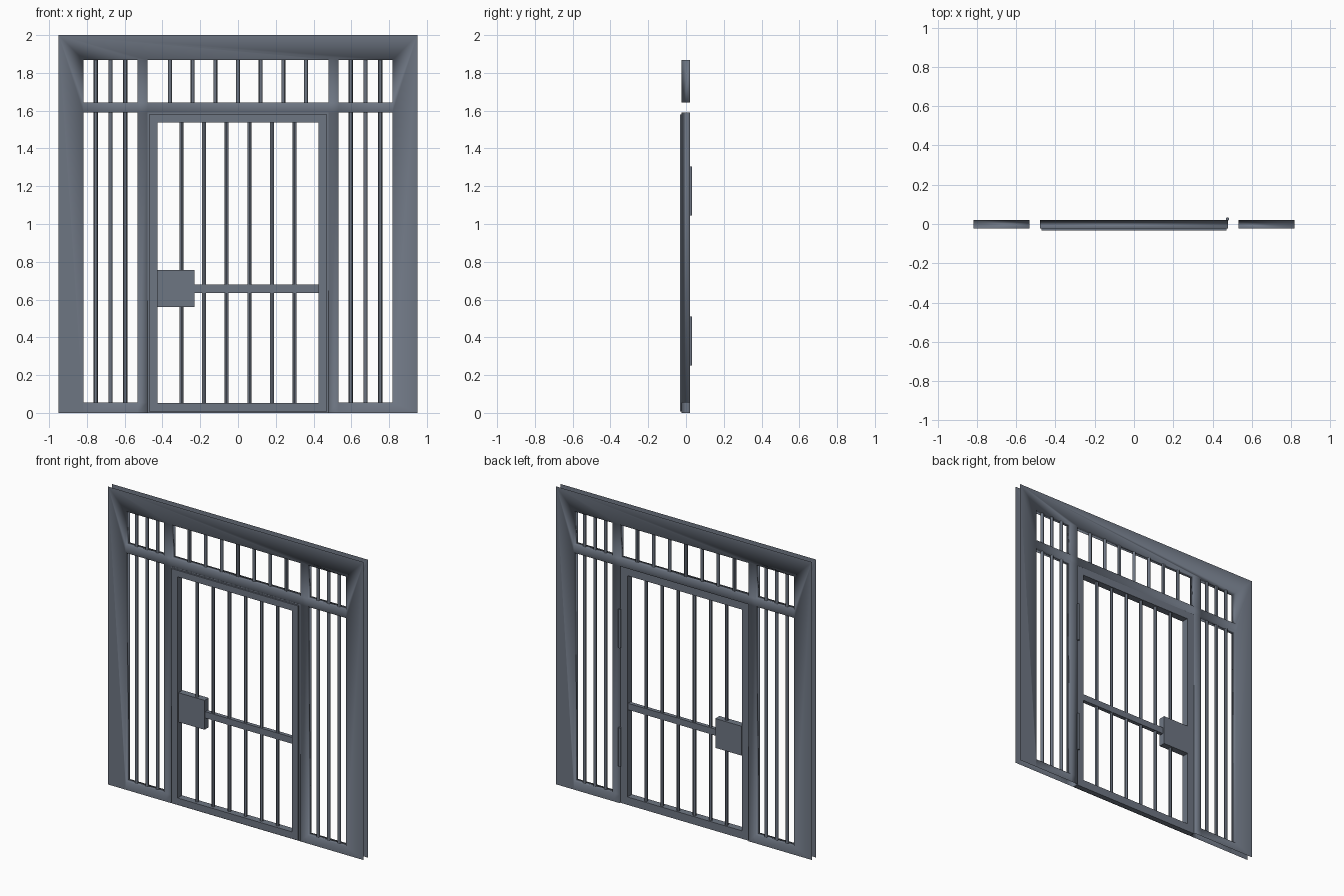
import bpy, bmesh

if "Cube" in bpy.data.objects:
    bpy.data.objects.remove(bpy.data.objects["Cube"])

YF, YB = -0.023, 0.021          # front and back sheet of the wall frame
BOT, RAIL0, RAIL1, TOP = 0.055, 1.59, 1.643, 1.868
steel = bpy.data.materials.new("blue_grey_steel")
steel.diffuse_color = (0.155, 0.18, 0.225, 1)
steel.use_nodes = True
steel.node_tree.nodes["Principled BSDF"].inputs["Base Color"].default_value = steel.diffuse_color


def finish(bm, name, smooth=False):
    me = bpy.data.meshes.new(name)
    bmesh.ops.recalc_face_normals(bm, faces=bm.faces)
    bm.to_mesh(me)
    bm.free()
    me.materials.append(steel)
    ob = bpy.data.objects.new(name, me)
    bpy.context.collection.objects.link(ob)
    if smooth:
        me.polygons.foreach_set("use_smooth", [True] * len(me.polygons))
    return ob


def box(name, x0, x1, y0, y1, z0, z1):
    bm = bmesh.new()
    bmesh.ops.create_cube(bm, size=1)
    for v in bm.verts:
        v.co = ((x0 + x1) / 2 + v.co.x * (x1 - x0),
                (y0 + y1) / 2 + v.co.y * (y1 - y0),
                (z0 + z1) / 2 + v.co.z * (z1 - z0))
    return finish(bm, name)


def rod(name, x, y, z0, z1, r, caps=False):
    bpy.ops.mesh.primitive_cylinder_add(vertices=12, radius=r, depth=z1 - z0,
                                        end_fill_type='NGON' if caps else 'NOTHING',
                                        location=(x, y, (z0 + z1) / 2))
    ob = bpy.context.object
    ob.name = name
    ob.data.materials.append(steel)
    bpy.ops.object.shade_smooth_by_angle()


# Wall frame: front and back sheets with lined openings, open outer edge
xs = [-0.95, -0.818, -0.532, -0.479, 0.479, 0.532, 0.818, 0.95]
zs = [0, BOT, RAIL0, RAIL1, TOP, 2]
holes = {(i, j) for i in (1, 3, 5) for j in (1, 3)} | {(3, 0)}
NX, NZ = len(xs) - 1, len(zs) - 1


def solid(i, j):
    return 0 <= i < NX and 0 <= j < NZ and (i, j) not in holes


bm = bmesh.new()
F, B = [{(i, j): bm.verts.new((x, y, z)) for i, x in enumerate(xs)
         for j, z in enumerate(zs)} for y in (YF, YB)]
for i in range(NX):
    for j in range(NZ):
        ring = [(i, j), (i + 1, j), (i + 1, j + 1), (i, j + 1)]
        if solid(i, j):
            bm.faces.new([F[k] for k in ring])
            bm.faces.new([B[k] for k in reversed(ring)])
            continue
        near = [(i, j - 1), (i + 1, j), (i, j + 1), (i - 1, j)]
        for s in range(4):
            if solid(*near[s]):
                a, b = ring[s], ring[(s + 1) % 4]
                bm.faces.new([F[a], F[b], B[b], B[a]])
# merge the surround into large faces by dropping needless rim points
rim = [(i, j) for i in (0, NX) for j in range(1, NZ)] + [(i, NZ) for i in range(1, NX)]
bmesh.ops.dissolve_verts(bm, verts=[S[k] for S in (F, B) for k in rim])
finish(bm, "wall_frame", smooth=True)

# Fixed bars of the side panels, below and above the rail
for side in (-1, 1):
    for k in range(3):
        x = side * (0.597 + 0.078 * k)
        rod("side_bar", x, 0, BOT, RAIL0, 0.011)
        rod("side_bar_upper", x, 0, RAIL1, TOP, 0.011)

# Short bars above the door
for k in range(-3, 4):
    rod("transom_bar", 0.12 * k, 0, RAIL1, TOP, 0.011)


# Door leaf: rebated rectangular ring that fills the opening
def loop(y, x, z0, z1):
    return [(-x, y, z0), (x, y, z0), (x, y, z1), (-x, y, z1)]


rings = [loop(-0.033, 0.425, 0.053, 1.538), loop(-0.033, 0.47, 0.007, 1.581),
         loop(-0.022, 0.47, 0.007, 1.581), loop(-0.022, 0.478, 0, 1.589),
         loop(0.014, 0.478, 0, 1.589), loop(0.014, 0.425, 0.053, 1.538)]
bm = bmesh.new()
rv = [[bm.verts.new(c) for c in r] for r in rings]
for a, b in zip(rv, rv[1:] + rv[:1]):
    for s in range(4):
        t = (s + 1) % 4
        bm.faces.new([a[s], a[t], b[t], b[s]])
finish(bm, "door_frame")

# Door bars, cross bar and lock case
for k in range(6):
    rod("door_bar", -0.3 + 0.12 * k, -0.005, 0.053, 1.538, 0.011)
box("cross_bar", -0.24, 0.425, -0.018, 0.008, 0.636, 0.679)
box("lock_case", -0.425, -0.231, -0.025, 0.019, 0.56, 0.757)

# Hinge barrels on the back
for z in (0.25, 1.045):
    rod("hinge", 0.476, 0.025, z, z + 0.26, 0.008, caps=True)
